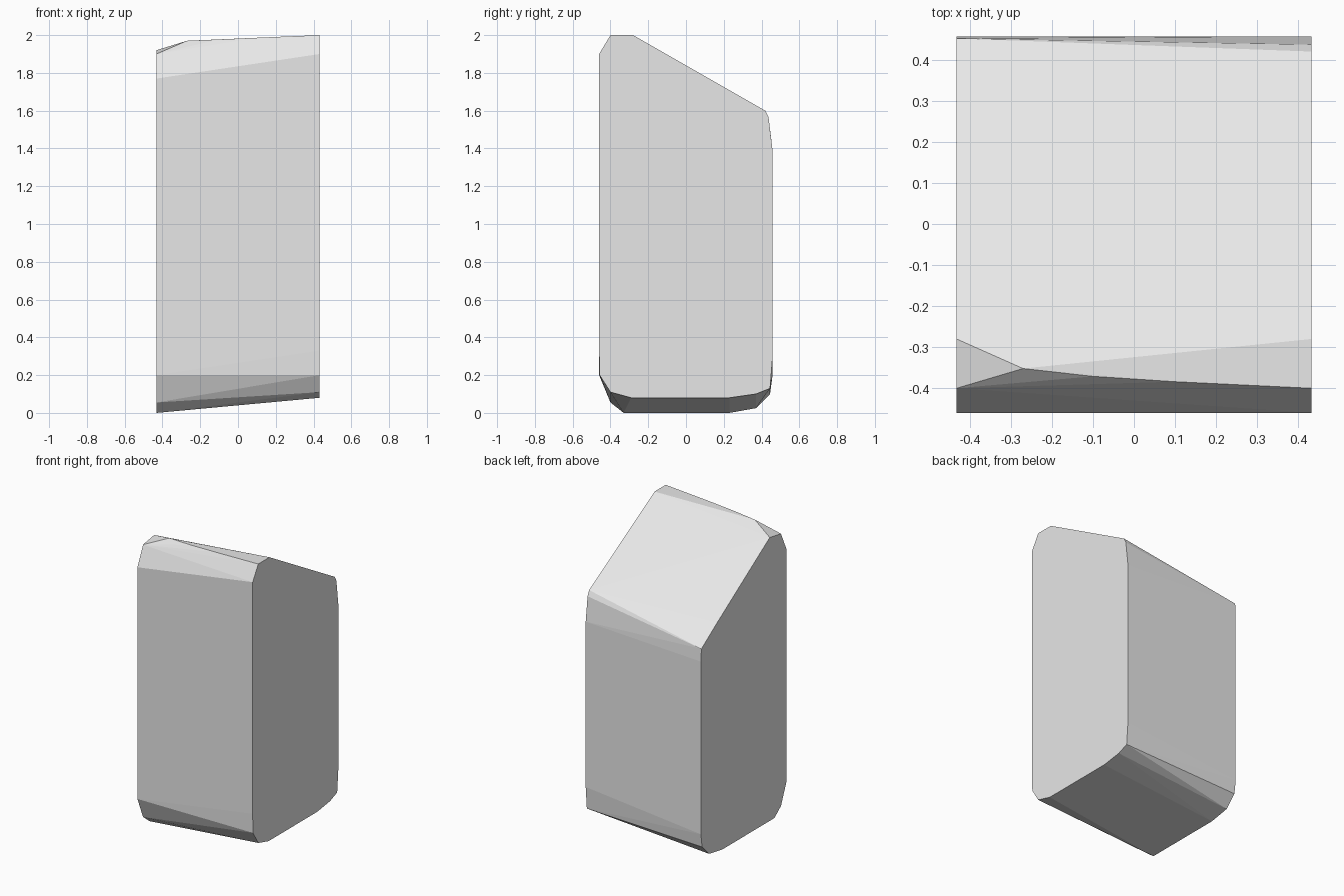
import bpy
import bmesh

if "Cube" in bpy.data.objects:
    bpy.data.objects.remove(bpy.data.objects["Cube"])

HALF = 0.432

# Bevelled end outlines as (y, z), going round from the lower front corner
left_end = [
    (-0.46, 0.20), (-0.40, 0.055), (-0.33, 0.0), (0.23, 0.0), (0.37, 0.025),
    (0.445, 0.10), (0.457, 0.19), (0.457, 1.36), (0.452, 1.445), (0.28, 1.56),
    (-0.28, 1.92), (-0.40, 1.90), (-0.46, 1.77),
]
right_end = [
    (-0.46, 0.33), (-0.457, 0.20), (-0.40, 0.11), (-0.29, 0.08), (0.23, 0.08),
    (0.37, 0.10), (0.445, 0.13), (0.457, 0.28), (0.457, 1.40), (0.437, 1.565),
    (0.42, 1.60), (-0.28, 2.0), (-0.40, 2.0), (-0.46, 1.90),
]
# Worn front edge of the top
top_ridge = [(-0.27, -0.352, 1.97), (-0.10, -0.371, 1.977), (0.10, -0.384, 1.986)]

# Solid block spanning both ends
bm = bmesh.new()
for x, outline in ((-HALF, left_end), (HALF, right_end)):
    for y, z in outline:
        bm.verts.new((x, y, z))
for point in top_ridge:
    bm.verts.new(point)
hull = bmesh.ops.convex_hull(bm, input=bm.verts[:])
loose = {g for g in hull["geom_interior"] + hull["geom_unused"]
         if isinstance(g, bmesh.types.BMVert)}
bmesh.ops.delete(bm, geom=list(loose), context='VERTS')
# Merge the flat end triangles into clean polygons
bmesh.ops.dissolve_limit(bm, angle_limit=0.002, verts=bm.verts[:], edges=bm.edges[:])
bmesh.ops.recalc_face_normals(bm, faces=bm.faces[:])

mesh = bpy.data.meshes.new("stone_block")
bm.to_mesh(mesh)
bm.free()
block = bpy.data.objects.new("stone_block", mesh)
bpy.context.collection.objects.link(block)

# Plain light grey
grey = bpy.data.materials.new("light_grey")
grey.diffuse_color = (0.8, 0.8, 0.8, 1.0)
grey.use_nodes = True
grey.node_tree.nodes["Principled BSDF"].inputs["Base Color"].default_value = grey.diffuse_color
mesh.materials.append(grey)
